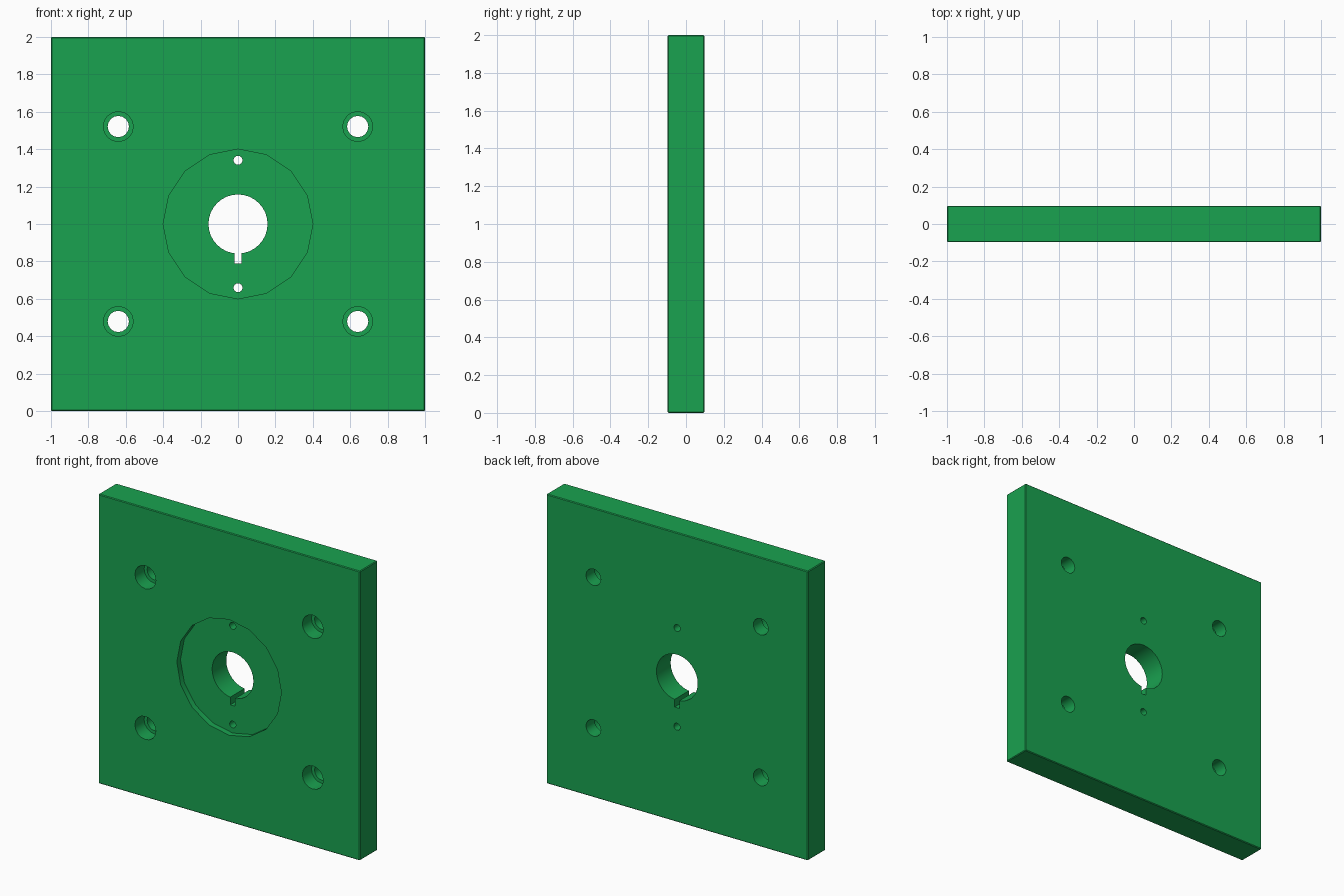
import bpy, bmesh
from math import radians
from mathutils import Matrix

if "Cube" in bpy.data.objects:
    bpy.data.objects.remove(bpy.data.objects["Cube"])

HALF = 0.0975          # half plate thickness
FRONT = -HALF
cutters = []


def new_object(name, bm):
    mesh = bpy.data.meshes.new(name)
    bm.to_mesh(mesh)
    bm.free()
    obj = bpy.data.objects.new(name, mesh)
    bpy.context.collection.objects.link(obj)
    return obj


def box(name, centre, size):
    bm = bmesh.new()
    bmesh.ops.create_cube(bm, size=1.0, matrix=Matrix.Translation(centre) @ Matrix.Diagonal((*size, 1)))
    return new_object(name, bm)


def bore(name, x, z, radius, sides, depth=None):
    """Cylinder cutter along y: through the plate, or to a depth from the front."""
    y0, y1 = FRONT - 0.1, (HALF + 0.1 if depth is None else FRONT + depth)
    bm = bmesh.new()
    bmesh.ops.create_cone(
        bm, cap_ends=True, segments=sides, radius1=radius, radius2=radius, depth=y1 - y0,
        matrix=Matrix.Translation((x, (y0 + y1) / 2, z)) @ Matrix.Rotation(radians(90), 4, 'X'))
    cutters.append(new_object(name, bm))


# Square plate with a fine edge bevel
plate = box("mounting_plate", (0, 0, 1), (2, 2 * HALF, 2))
bevel = plate.modifiers.new("edge_bevel", 'BEVEL')
bevel.width = 0.005
bevel.segments = 1

# Shallow round recess, shaft bore and keyway
bore("recess_cutter", 0, 1, 0.40, 16, depth=0.04)
bore("shaft_cutter", 0, 1, 0.158, 32)
cutters.append(box("keyway_cutter", (0, 0, 0.865), (0.036, 0.5, 0.15)))

# Pin holes above and below the bore
for side in (-1, 1):
    bore("pin_cutter", 0, 1 + side * 0.341, 0.024, 16)

# Counterbored bolt holes in the four corners
for sx in (-1, 1):
    for sz in (-1, 1):
        x, z = sx * 0.64, 1 + sz * 0.521
        bore("bolt_cutter", x, z, 0.057, 16)
        bore("counterbore_cutter", x, z, 0.08, 16, depth=0.10)

for cutter in cutters:
    cutter.hide_render = True
    cut = plate.modifiers.new(cutter.name, 'BOOLEAN')
    cut.operation = 'DIFFERENCE'
    cut.solver = 'EXACT'
    cut.object = cutter

# Bake the cuts and discard the cutters
depsgraph = bpy.context.evaluated_depsgraph_get()
baked = bpy.data.meshes.new_from_object(plate.evaluated_get(depsgraph))
plate.modifiers.clear()
plate.data = baked
baked.name = "mounting_plate"
for cutter in cutters:
    bpy.data.objects.remove(cutter)

# Green finish
green = bpy.data.materials.new("green_finish")
green.diffuse_color = (0.01, 0.36, 0.08, 1)
green.use_nodes = True
green.node_tree.nodes["Principled BSDF"].inputs["Base Color"].default_value = green.diffuse_color
baked.materials.clear()
baked.materials.append(green)

# Smooth bore walls, sharp edges
bpy.context.view_layer.objects.active = plate
plate.select_set(True)
bpy.ops.object.shade_smooth_by_angle(angle=radians(30))
